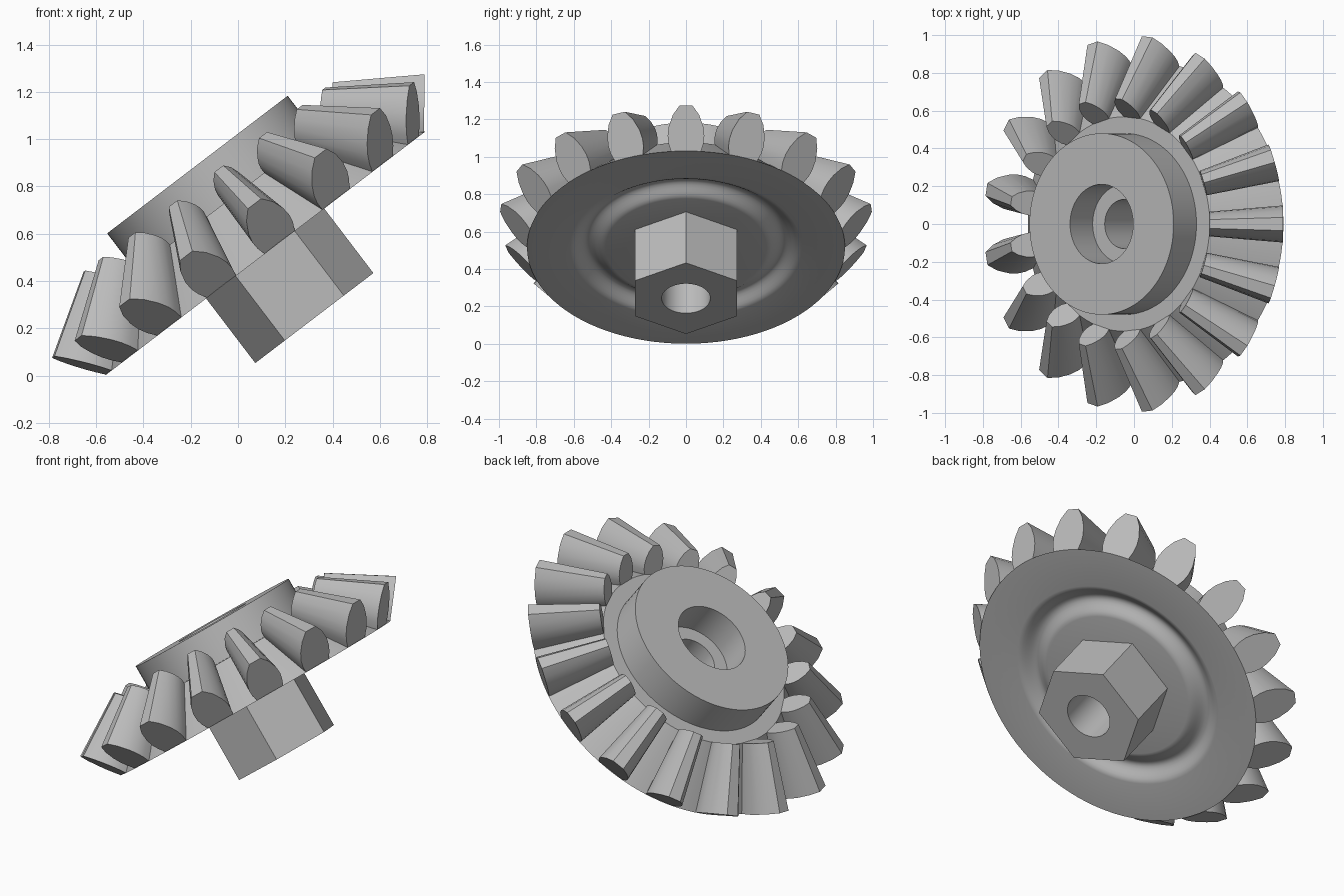
import bpy
import bmesh
from math import sin, cos, pi, radians
from mathutils import Matrix, Vector

if "Cube" in bpy.data.objects:
    bpy.data.objects.remove(bpy.data.objects["Cube"])

SEGMENTS = 96
TEETH = 17
APEX = Vector((0, 0, 0.825))      # common point of the bevel cones
INNER_SCALE = 0.668               # inner tooth end relative to the outer end
TILT = Matrix.Translation((0.115, 0, 0.516)) @ Matrix.Rotation(radians(-37.3), 4, "Y")

steel = bpy.data.materials.new("grey_steel")
steel.use_nodes = True
grey = (0.5, 0.5, 0.5, 1)
steel.diffuse_color = grey
steel.node_tree.nodes["Principled BSDF"].inputs["Base Color"].default_value = grey


def finish(name, bm):
    """Turn the bmesh into a tilted, shaded object."""
    bmesh.ops.recalc_face_normals(bm, faces=bm.faces)
    mesh = bpy.data.meshes.new(name)
    bm.to_mesh(mesh)
    bm.free()
    mesh.materials.append(steel)
    obj = bpy.data.objects.new(name, mesh)
    obj.matrix_world = TILT
    bpy.context.collection.objects.link(obj)
    bpy.ops.object.select_all(action="DESELECT")
    obj.select_set(True)
    bpy.context.view_layer.objects.active = obj
    bpy.ops.object.shade_smooth_by_angle(angle=radians(32))


def round_radius(r, a):
    return r


def hex_radius(r, a):
    return r * cos(pi / 6) / cos(a % (pi / 3) - pi / 6)


def lathe(name, profile, closed):
    """Sweep (radius, height, radius rule) points around the axis."""
    bm = bmesh.new()
    rings = []
    for r, h, rule in profile:
        ring = []
        for i in range(SEGMENTS):
            a = 2 * pi * i / SEGMENTS
            d = rule(r, a)
            ring.append(bm.verts.new((d * cos(a), d * sin(a), h)))
        rings.append(ring)
    pairs = list(zip(rings, rings[1:]))
    if closed:
        pairs.append((rings[-1], rings[0]))
    for low, high in pairs:
        for i in range(SEGMENTS):
            j = (i + 1) % SEGMENTS
            bm.faces.new((low[i], low[j], high[j], high[i]))
    finish(name, bm)


# Gear body: bored hub, root cone and a soft ring groove in the back face
groove = []
for k in range(15):
    f = k / 14
    groove.append((0.43 + 0.19 * f, 0.025 * (1 - cos(2 * pi * f))))
outline = [(0.13, 0)] + groove + [
    (0.85, 0), (0.568, 0.274), (0.48, 0.274), (0.48, 0.473),
    (0.21, 0.473), (0.21, 0.275), (0.13, 0.275)]
lathe("gear_body", [(r, h, round_radius) for r, h in outline], True)

# Hexagonal boss with the through bore
lathe("hex_boss", [(0.314, 0, hex_radius), (0.314, -0.343, hex_radius),
                   (0.13, -0.343, round_radius), (0.13, 0, round_radius)], False)

# Teeth: a bulged section tapering towards the apex
root, tip = Vector((0.845, 0, 0)), Vector((0.995, 0, 0.195))
half = [(0.08, 0), (0.094, 0.18), (0.098, 0.35), (0.092, 0.55),
        (0.07, 0.8), (0.035, 1)]
section = half + [(-w, t) for w, t in reversed(half)]
bm = bmesh.new()
for n in range(TEETH):
    turn = Matrix.Rotation(2 * pi * n / TEETH, 4, "Z")
    outer, inner = [], []
    for w, t in section:
        p = root.lerp(tip, t) + Vector((0, w, 0))
        outer.append(bm.verts.new(turn @ p))
        inner.append(bm.verts.new(turn @ APEX.lerp(p, INNER_SCALE)))
    bm.faces.new(outer)
    bm.faces.new(inner[::-1])
    count = len(section)
    for i in range(count):
        j = (i + 1) % count
        bm.faces.new((outer[i], inner[i], inner[j], outer[j]))
finish("gear_teeth", bm)
